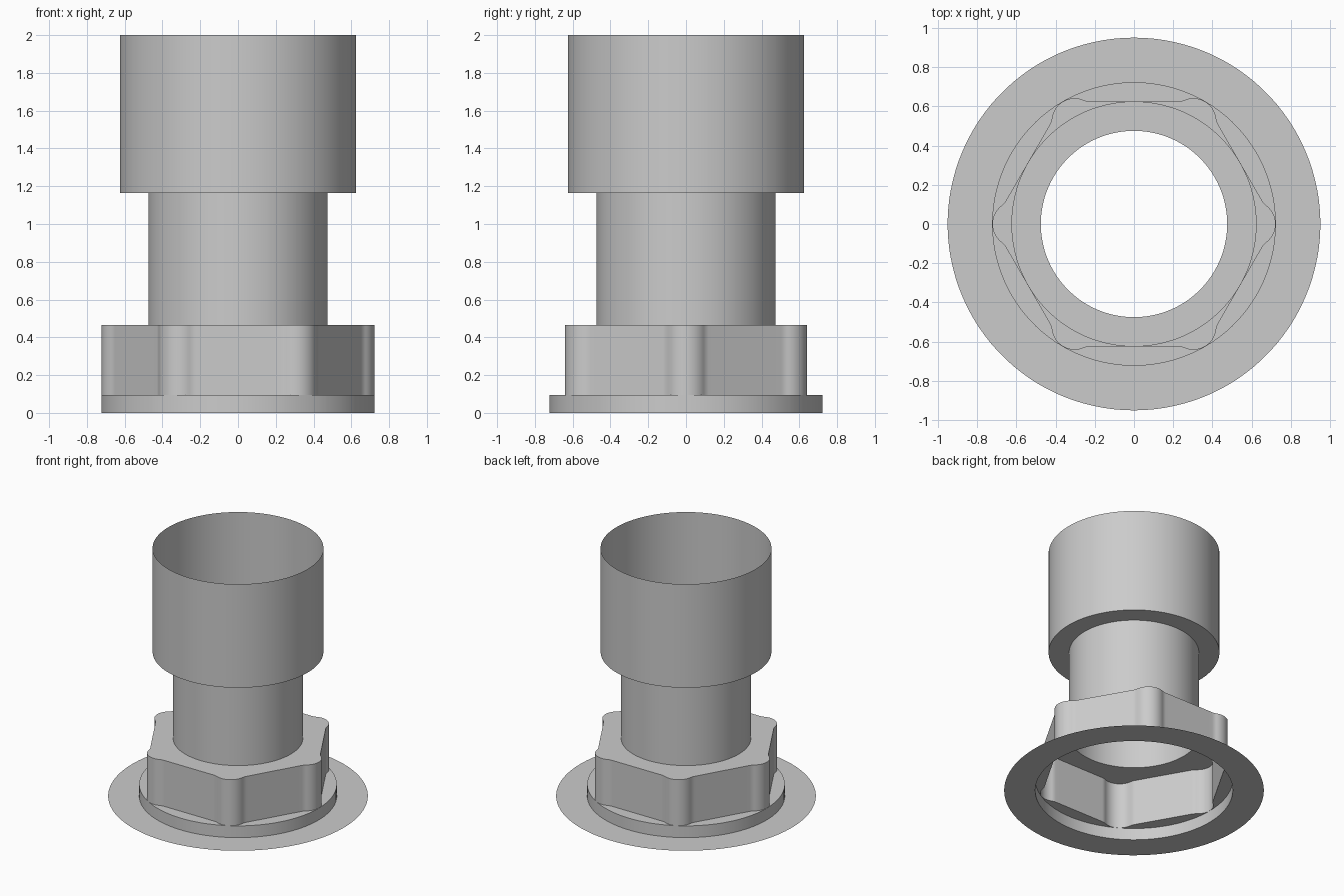
import bpy, math
from math import sin, cos, pi
from mathutils import Vector, Matrix

old = bpy.data.objects.get("Cube")
if old:
    bpy.data.objects.remove(old, do_unlink=True)

# One plain grey for the whole fitting
grey = bpy.data.materials.new("plain_grey")
grey.use_nodes = True
grey.diffuse_color = (0.6, 0.6, 0.6, 1)
grey.node_tree.nodes["Principled BSDF"].inputs["Base Color"].default_value = (0.6, 0.6, 0.6, 1)

FLANGE_R, COLLAR_R, NECK_R, SOCKET_R = 0.95, 0.723, 0.475, 0.625
COLLAR_Z, NUT_Z, NECK_Z, TOP_Z = 0.095, 0.466, 1.164, 2.0


def nut_outline():
    """Hexagon with a round lobe on each corner, blended in by fillets."""
    apothem, lobe_at, lobe_r, fillet_r = 0.625, 0.605, 0.117, 0.1
    lobe = Vector((lobe_at * cos(pi / 3), lobe_at * sin(pi / 3)))
    drop = apothem - lobe.y
    reach = math.sqrt((fillet_r + lobe_r) ** 2 - (fillet_r + drop) ** 2)
    fillet = Vector((lobe.x - reach, apothem + fillet_r))
    tilt = math.atan2(fillet.y - lobe.y, fillet.x - lobe.x)
    # Half of one side: from mid-flat, over the fillet, to the lobe tip
    half = [Vector((fillet.x * i / 6, apothem)) for i in range(6)]
    start, end = -pi / 2, tilt - pi
    half += [fillet + fillet_r * Vector((cos(a), sin(a)))
             for a in (start + (end - start) * i / 6 for i in range(6))]
    half += [lobe + lobe_r * Vector((cos(a), sin(a)))
             for a in (tilt + (pi / 3 - tilt) * i / 10 for i in range(11))]
    # Mirror across the flat, ordered counter-clockwise, then repeat round
    side = half[::-1] + [Vector((-p.x, p.y)) for p in half[1:-1]]
    return [Matrix.Rotation(k * pi / 3, 2) @ p for k in range(6) for p in side]


outline = nut_outline()


def circle(radius):
    return [p.normalized() * radius for p in outline]


def shell(name, *sections):
    """Open surface lofted through (loop, height) sections."""
    n = len(outline)
    verts = [(p.x, p.y, z) for loop, z in sections for p in loop]
    faces = [(s * n + i, s * n + (i + 1) % n, (s + 1) * n + (i + 1) % n, (s + 1) * n + i)
             for s in range(len(sections) - 1) for i in range(n)]
    mesh = bpy.data.meshes.new(name)
    mesh.from_pydata(verts, [], faces)
    mesh.materials.append(grey)
    obj = bpy.data.objects.new(name, mesh)
    bpy.context.collection.objects.link(obj)
    bpy.ops.object.select_all(action='DESELECT')
    obj.select_set(True)
    bpy.context.view_layer.objects.active = obj
    bpy.ops.object.shade_smooth_by_angle(angle=math.radians(30))
    return obj


# Thin base flange, then the collar with its ledge up to the nut
shell("base_flange", (circle(FLANGE_R), 0), (circle(COLLAR_R), 0))
shell("collar", (circle(COLLAR_R), 0), (circle(COLLAR_R), COLLAR_Z), (outline, COLLAR_Z))

# Lobed nut with a flat top closing onto the neck
shell("lobed_nut", (outline, COLLAR_Z), (outline, NUT_Z), (circle(NECK_R), NUT_Z))

# Neck tube and the wider open socket above it
shell("neck_tube", (circle(NECK_R), NUT_Z), (circle(NECK_R), NECK_Z))
shell("top_socket", (circle(NECK_R), NECK_Z), (circle(SOCKET_R), NECK_Z), (circle(SOCKET_R), TOP_Z))
